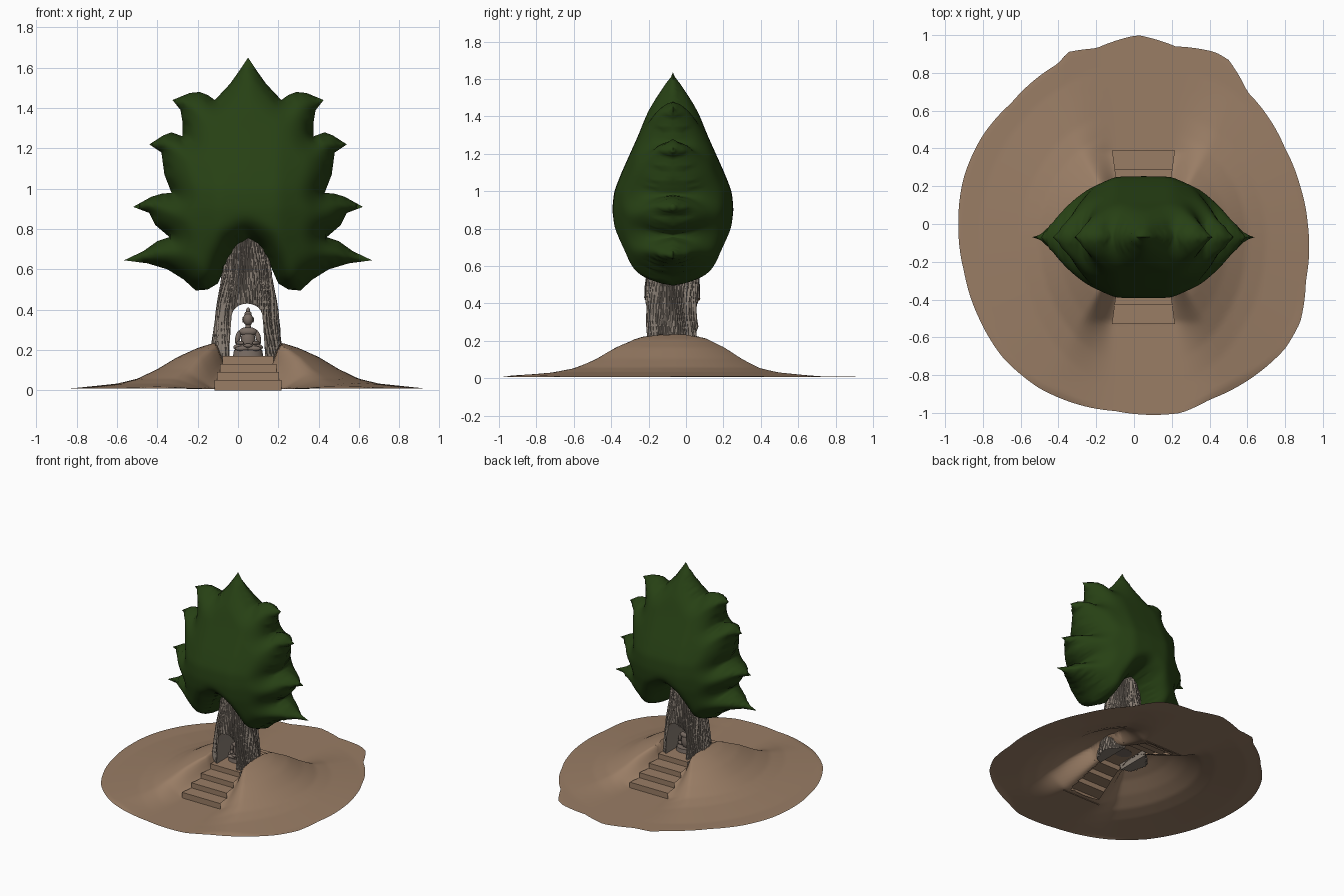
import bpy, bmesh, math, random
from mathutils import Vector, Matrix
from mathutils.geometry import delaunay_2d_cdt, intersect_point_line

if "Cube" in bpy.data.objects:
    bpy.data.objects.remove(bpy.data.objects["Cube"])

random.seed(3)


def material(name, rgb):
    m = bpy.data.materials.new(name)
    m.diffuse_color = (*rgb, 1)
    m.use_nodes = True
    m.node_tree.nodes["Principled BSDF"].inputs["Base Color"].default_value = m.diffuse_color
    return m


EARTH = material("earth brown", (0.32, 0.205, 0.13))
LEAF = material("leaf green", (0.02, 0.052, 0.007))
BARK = material("bark grey", (0.25, 0.21, 0.175))
INNER = material("inner wood tan", (0.36, 0.21, 0.11))
STONE = material("statue stone", (0.19, 0.15, 0.125))


def finish(name, bm, mats, angle=None):
    bmesh.ops.recalc_face_normals(bm, faces=bm.faces)
    me = bpy.data.meshes.new(name)
    bm.to_mesh(me)
    bm.free()
    for m in mats:
        me.materials.append(m)
    ob = bpy.data.objects.new(name, me)
    bpy.context.collection.objects.link(ob)
    if angle:
        bpy.ops.object.select_all(action='DESELECT')
        ob.select_set(True)
        bpy.context.view_layer.objects.active = ob
        bpy.ops.object.shade_smooth_by_angle(angle=math.radians(angle))
    return ob


def lerp_table(t, table):
    if t <= table[0][0]:
        return table[0][1]
    for (a, va), (b, vb) in zip(table, table[1:]):
        if t <= b:
            return va + (vb - va) * (t - a) / (b - a)
    return table[-1][1]


def clamp(v, lo=0.0, hi=1.0):
    return max(lo, min(hi, v))


CX, CY = 0.05, -0.07
Y_FRONT, Y_BACK = -0.53, 0.39


# ---- mound with a trough for the stairs
def down(y):  # 0 at the trunk, 1 at the foot of the stairs
    return clamp(max((-0.23 - y) / 0.3, (y - 0.09) / 0.3), 0, 2)


def half_width(y):
    return 0.115 + 0.04 * min(down(y), 1)


HILL = [(0.17, 0.235), (0.25, 0.21), (0.35, 0.165), (0.45, 0.105),
        (0.55, 0.057), (0.65, 0.033), (0.87, 0.01)]


def ground_z(x, y, s):
    dy = (y - CY) * (0.8 if y < CY else 0.95)
    hill = lerp_table(math.hypot(x - CX, dy), HILL)
    floor = clamp(0.4 * min(y - Y_FRONT, Y_BACK - y), 0.006, 0.16)
    t = clamp((abs(x - CX) - half_width(y)) / (0.05 + 0.15 * down(y)))
    t = t * t * (3 - 2 * t)
    z = min(hill, floor) * (1 - t) + hill * t
    return min(z, 0.008 + (1 - s) * 0.35)


RIM = [(0.92, 0), (0.88, 0.2), (0.8, 0.4), (0.6, 0.7), (0.5, 0.87), (0.43, 0.91),
       (0.22, 0.94), (0.02, 1.0), (-0.2, 0.93), (-0.35, 0.91), (-0.4, 0.85),
       (-0.65, 0.64), (-0.8, 0.47), (-0.9, 0.25), (-0.93, 0), (-0.9, -0.25),
       (-0.82, -0.5), (-0.7, -0.7), (-0.5, -0.87), (-0.24, -0.97), (-0.1, -0.99),
       (0.25, -1.0), (0.4, -0.93), (0.6, -0.83), (0.8, -0.66), (0.88, -0.52), (0.91, -0.3)]
polar = [(math.atan2(y, x) % math.tau, math.hypot(x, y)) for x, y in RIM]
polar.append((math.tau, 0.92))
bm = bmesh.new()
SEG, RINGS = 192, 56
rows = []
for j in range(1, RINGS + 1):
    s = j / RINGS
    row = []
    for i in range(SEG):
        a = math.tau * i / SEG
        r = lerp_table(a, polar) * s
        x, y = r * math.cos(a), r * math.sin(a)
        row.append(bm.verts.new((x, y, ground_z(x, y, s))))
    rows.append(row)
for r0, r1 in zip(rows, rows[1:]):
    for i in range(SEG):
        k = (i + 1) % SEG
        f = bm.faces.new((r0[i], r1[i], r1[k], r0[k]))
bm.faces.ensure_lookup_table()
hidden = []
for f in bm.faces:
    c = f.calc_center_median()
    if Y_FRONT + 0.03 < c.y < Y_BACK - 0.03 and abs(c.x - CX) < half_width(c.y) - 0.025:
        hidden.append(f)
bmesh.ops.delete(bm, geom=hidden, context='FACES')
finish("mound", bm, [EARTH], 60)

# ---- stairs on both sides with the floor between
front, back = [(Y_FRONT, 0.0)], [(Y_BACK, 0.0)]
for i in range(4):
    z = 0.05 + 0.04 * i
    for side, y0, d in ((front, Y_FRONT, 0.1), (back, Y_BACK, -0.1)):
        side.append((y0 + d * i, z))
        if i < 3:
            side.append((y0 + d * (i + 1), z))
bm = bmesh.new()
prev = None
for y, z in front + back[::-1]:
    w = half_width(y) + 0.012
    cur = [bm.verts.new((CX + sx * w, y, z)) for sx in (-1, 1)]
    if prev:
        bm.faces.new((prev[0], prev[1], cur[1], cur[0]))
    prev = cur
finish("stairs", bm, [EARTH])

# ---- trunk with grooved bark
RX = [(0.12, 0.19), (0.2, 0.178), (0.3, 0.165), (0.42, 0.148), (0.55, 0.125), (0.7, 0.11), (0.9, 0.06)]
RY = [(0.12, 0.16), (0.5, 0.148), (0.7, 0.12), (0.9, 0.06)]
SEG, RINGS = 240, 26
bm = bmesh.new()
rows = []
groove = [random.uniform(-0.05, 0.035) for _ in range(60)]
for j in range(RINGS):
    z = 0.12 + 0.78 * j / (RINGS - 1)
    row = []
    for i in range(SEG):
        a = math.tau * i / SEG
        u = (a / math.tau * 60 + 0.9 * math.sin(z * 13 + 3 * math.sin(2 * a))) % 60
        k, fr = int(u) % 60, u % 1
        g = groove[k] * (1 - fr) + groove[(k + 1) % 60] * fr - 0.07 * abs(math.sin(u * math.pi)) ** 6
        g += 0.025 * math.sin(7 * a + 5 * z)
        row.append(bm.verts.new((CX - 0.007 + lerp_table(z, RX) * (1 + g) * math.cos(a),
                                 -0.075 + lerp_table(z, RY) * (1 + g) * math.sin(a), z)))
    rows.append(row)
for r0, r1 in zip(rows, rows[1:]):
    for i in range(SEG):
        k = (i + 1) % SEG
        bm.faces.new((r0[i], r0[k], r1[k], r1[i]))
bm.faces.new(rows[0][::-1])
bm.faces.new(rows[-1])
trunk = finish("trunk", bm, [BARK, INNER])

# arched passage cut through the trunk
arch = [(-0.09, 0.05), (0.09, 0.05), (0.088, 0.2), (0.08, 0.33)]
arch += [(0.078 * math.cos(t), 0.35 + 0.08 * math.sin(t) ** 0.8)
         for t in [math.pi * i / 12 for i in range(1, 12)]]
arch += [(-0.08, 0.33), (-0.088, 0.2)]
bm = bmesh.new()
base = bm.faces.new([bm.verts.new((0.045 + x, -0.5, z)) for x, z in arch])
ext = bmesh.ops.extrude_face_region(bm, geom=[base])
bmesh.ops.translate(bm, vec=(0, 0.9, 0), verts=[v for v in ext['geom'] if isinstance(v, bmesh.types.BMVert)])
for f in bm.faces:
    f.material_index = 1 if f.calc_center_median().z > 0.39 else 0
cutter = finish("passage_cutter", bm, [BARK, INNER])
cutter.hide_render = True
mod = trunk.modifiers.new("passage", 'BOOLEAN')
mod.operation = 'DIFFERENCE'
mod.solver = 'EXACT'
mod.object = cutter
bpy.ops.object.select_all(action='DESELECT')
trunk.select_set(True)
bpy.context.view_layer.objects.active = trunk
bpy.ops.object.modifier_apply(modifier=mod.name)
bpy.data.objects.remove(cutter)
bpy.ops.object.shade_smooth_by_angle(angle=math.radians(30))

# ---- leafy crown: inflated leaf outline, half profile mirrored
HALF = [(0, 1.65), (.04, 1.59), (.09, 1.52), (.165, 1.44), (.2, 1.465), (.24, 1.48), (.29, 1.475),
        (.375, 1.44), (.335, 1.39), (.325, 1.33), (.325, 1.26), (.38, 1.28), (.42, 1.265),
        (.49, 1.22), (.43, 1.18), (.415, 1.07), (.38, .98), (.43, .975), (.48, .96), (.57, .91),
        (.49, .88), (.46, .82), (.39, .76), (.45, .74), (.52, .69), (.615, .645), (.5, .63),
        (.4, .6), (.32, .55), (.26, .495), (.2, .5), (.15, .53), (.11, .62), (.06, .7), (0, .74)]
loop = [Vector(p) for p in HALF] + [Vector((-x, z)) for x, z in HALF[-2:0:-1]]
pairs = list(zip(loop, loop[1:] + loop[:1]))


def inside_distance(p):
    inside, best = False, 9
    for a, b in pairs:
        if (a.y > p.y) != (b.y > p.y) and p.x < a.x + (b.x - a.x) * (p.y - a.y) / (b.y - a.y):
            inside = not inside
        q, t = intersect_point_line(p, a, b)
        best = min(best, (p - a.lerp(b, clamp(t))).length)
    return best if inside else -1


THICK = [(.5, .24), (.6, .265), (.7, .29), (.8, .315), (.9, .325), (1.0, .315), (1.1, .275),
         (1.2, .23), (1.3, .185), (1.4, .145), (1.5, .1), (1.58, .06), (1.65, .03)]
ACROSS = [(0, 1), (.15, .99), (.3, .78), (.45, .48), (.55, .35), (.62, .3)]
pts = []
for a, b in pairs:
    n = max(1, round((b - a).length / 0.016))
    pts += [a.lerp(b, i / n) for i in range(n)]
nb = len(pts)
for i in range(-38, 39):
    for j in range(75):
        p = Vector((i * 0.016, 0.49 + j * 0.016))
        if inside_distance(p) > 0.006:
            pts.append(p)
vs, _, tris, *_ = delaunay_2d_cdt(pts, [], [list(range(nb))], 1, 1e-6)
bm = bmesh.new()
sides = ([], [])
for p in vs:
    d = max(inside_distance(p), 0)
    e = math.sqrt(1 - (1 - min(1, d / 0.13)) ** 2)
    t = lerp_table(p.y, THICK) * lerp_table(abs(p.x), ACROSS) * e
    if d < 0.002:
        v = bm.verts.new((CX + p.x, CY, p.y))
        sides[0].append(v)
        sides[1].append(v)
    else:
        for s, lst in zip((-1, 1), sides):
            lst.append(bm.verts.new((CX + p.x, CY + s * t, p.y)))
for lst in sides:
    for t in tris:
        if len({lst[i] for i in t}) == 3 and not bm.faces.get([lst[i] for i in t]):
            bm.faces.new([lst[i] for i in t])
for _ in range(5):
    bmesh.ops.smooth_vert(bm, verts=bm.verts, factor=0.5, use_axis_y=True)
finish("crown", bm, [LEAF], 75)

# ---- seated stone figure in the passage
bm = bmesh.new()


def blob(x, y, z, rx, ry, rz, turn=0.0, axis='Z'):
    m = (Matrix.Translation((CX + x, CY + y, z)) @ Matrix.Rotation(math.radians(turn), 4, axis)
         @ Matrix.Diagonal((rx, ry, rz, 1)))
    bmesh.ops.create_uvsphere(bm, u_segments=20, v_segments=12, radius=1, matrix=m)


bmesh.ops.create_cone(bm, cap_ends=True, segments=28, radius1=0.075, radius2=0.07, depth=0.03,
                      matrix=Matrix.Translation((CX, CY, 0.184)) @ Matrix.Diagonal((1, 0.75, 1, 1)))
blob(0, 0, 0.25, 0.036, 0.028, 0.062)            # torso
blob(0, 0, 0.29, 0.046, 0.027, 0.024)            # shoulders
blob(0, 0, 0.315, 0.014, 0.014, 0.02)            # neck
blob(0, -0.003, 0.352, 0.025, 0.026, 0.032)      # head
blob(0, 0, 0.378, 0.018, 0.018, 0.015)           # hair
blob(0, 0, 0.395, 0.01, 0.01, 0.016)             # top knot
blob(0, -0.043, 0.222, 0.022, 0.013, 0.01)       # hands
for s in (-1, 1):
    blob(s * 0.04, -0.018, 0.213, 0.036, 0.02, 0.018, s * 25)     # leg
    blob(s * 0.025, -0.038, 0.207, 0.04, 0.014, 0.013, -s * 12)   # shin
    blob(s * 0.05, -0.002, 0.263, 0.013, 0.014, 0.036, -s * 14, 'Y')  # upper arm
    blob(s * 0.04, -0.023, 0.234, 0.012, 0.028, 0.011, -s * 35)   # forearm
    blob(s * 0.025, 0, 0.35, 0.004, 0.007, 0.014)                 # ear
finish("seated_statue", bm, [STONE], 50)
